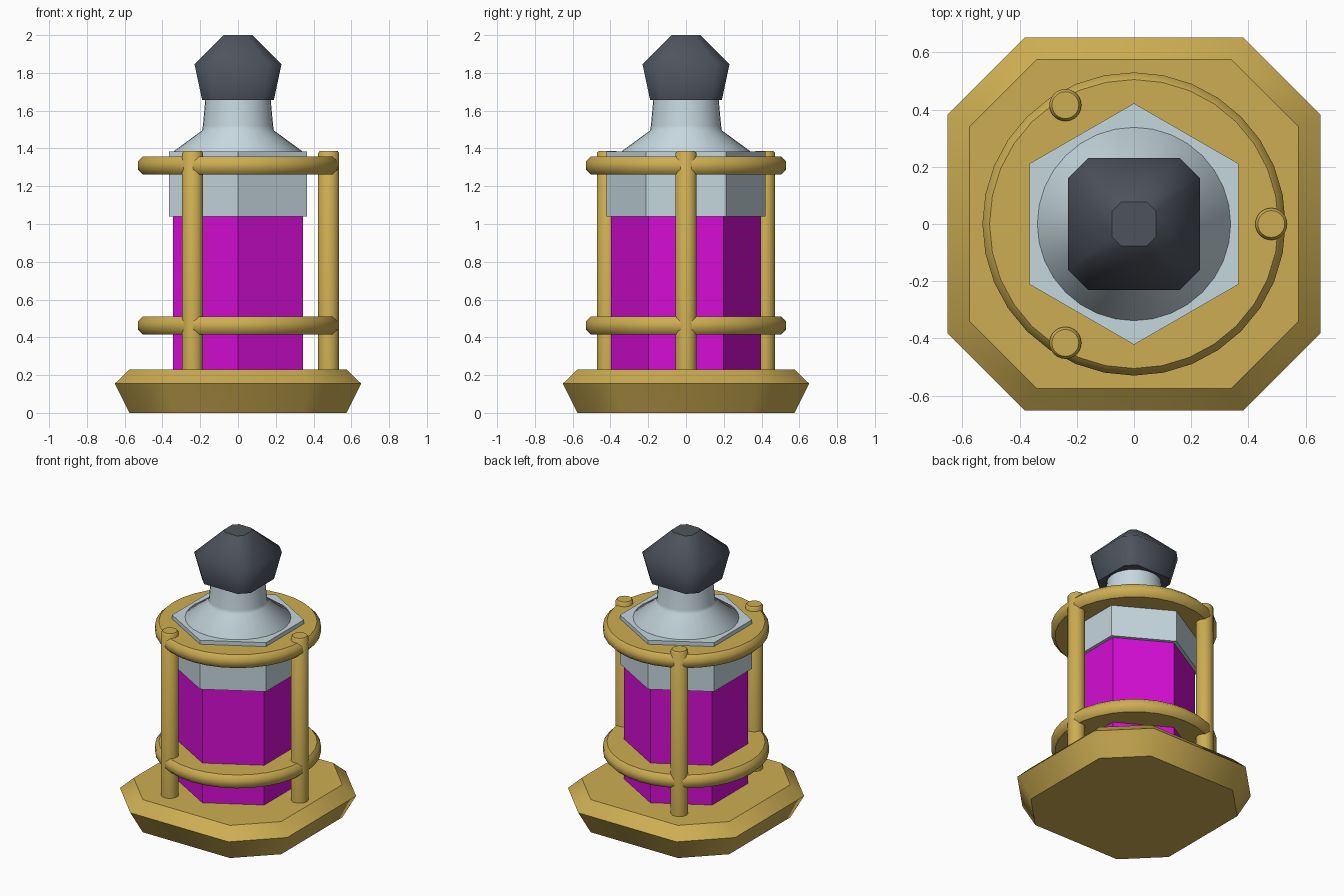
import bpy, bmesh
from math import sin, cos, pi

cube = bpy.data.objects.get("Cube")
if cube:
    bpy.data.objects.remove(cube, do_unlink=True)


def material(name, rgb):
    m = bpy.data.materials.new(name)
    m.use_nodes = True
    m.diffuse_color = (*rgb, 1)
    node = next(n for n in m.node_tree.nodes if n.type == 'BSDF_PRINCIPLED')
    node.inputs["Base Color"].default_value = (*rgb, 1)
    return m


brass = material("brass", (0.61, 0.42, 0.085))
glow = material("magenta_glass", (0.66, 0.004, 0.66))
pale = material("pale_metal", (0.56, 0.68, 0.73))
slate = material("dark_slate", (0.076, 0.087, 0.109))


def polygon(sides, r, z, turn=0.0):
    return [(r * cos(turn + 2 * pi * i / sides),
             r * sin(turn + 2 * pi * i / sides), z) for i in range(sides)]


def cut_square(half, corner, z):
    """Square with cut corners; corner is half the length of a straight side."""
    h, c = half, corner
    quarter = [(h, -c), (h, c)]
    points = []
    for _ in range(4):
        points += [(x, y, z) for x, y in quarter]
        quarter = [(-y, x) for x, y in quarter]
    return points


def loft(name, rings, mat, smooth=True, creases=(), at=(0, 0)):
    """Closed solid through stacked rings, with sharp rims at both ends."""
    bm = bmesh.new()
    loops = [[bm.verts.new(p) for p in ring] for ring in rings]
    n = len(loops[0])
    for low, high in zip(loops, loops[1:]):
        for i in range(n):
            j = (i + 1) % n
            f = bm.faces.new((low[i], low[j], high[j], high[i]))
            f.smooth = smooth
    bm.faces.new(loops[0][::-1])
    bm.faces.new(loops[-1])
    for k in (0, len(loops) - 1, *creases):
        for i in range(n):
            bm.edges.get((loops[k][i], loops[k][(i + 1) % n])).smooth = False
    mesh = bpy.data.meshes.new(name)
    bm.to_mesh(mesh)
    bm.free()
    mesh.materials.append(mat)
    ob = bpy.data.objects.new(name, mesh)
    ob.location = (*at, 0)
    bpy.context.collection.objects.link(ob)
    return ob


def lathe(name, profile, sides, mat, at=(0, 0)):
    return loft(name, [polygon(sides, r, z) for r, z in profile], mat, at=at)


# Flared base with cut corners
loft("base", [cut_square(0.575, 0.34, 0), cut_square(0.652, 0.383, 0.155),
              cut_square(0.575, 0.34, 0.23)], brass, creases=(1,))

# Hexagonal glass body and metal collar
for name, r, low, high, mat in (("glass_body", 0.396, 0.22, 1.045, glow),
                                ("collar", 0.422, 1.04, 1.385, pale)):
    loft(name, [polygon(6, r, z, pi / 2) for z in (low, high)], mat, smooth=False)

# Bevelled guard plates
for name, z in (("lower_guard", 0.463), ("upper_guard", 1.31)):
    lathe(name, [(0.505, z - 0.047), (0.53, z - 0.022),
                 (0.53, z + 0.022), (0.505, z + 0.047)], 32, brass)

# Three upright rods
for i, name in enumerate(("left_rod", "back_right_rod", "front_right_rod")):
    a = 2 * pi * i / 3
    lathe(name, [(0.056, 0.2), (0.056, 1.375), (0.047, 1.387)], 24, brass,
          at=(0.48 * cos(a), 0.48 * sin(a)))

# Sloped shoulder and neck
lathe("neck", [(0.338, 1.38), (0.338, 1.387), (0.19, 1.495), (0.186, 1.52),
               (0.172, 1.67)], 32, pale)

# Faceted stopper
loft("stopper", [cut_square(0.19, 0.13, 1.657), cut_square(0.23, 0.16, 1.845),
                 cut_square(0.077, 0.045, 2.0)], slate)
